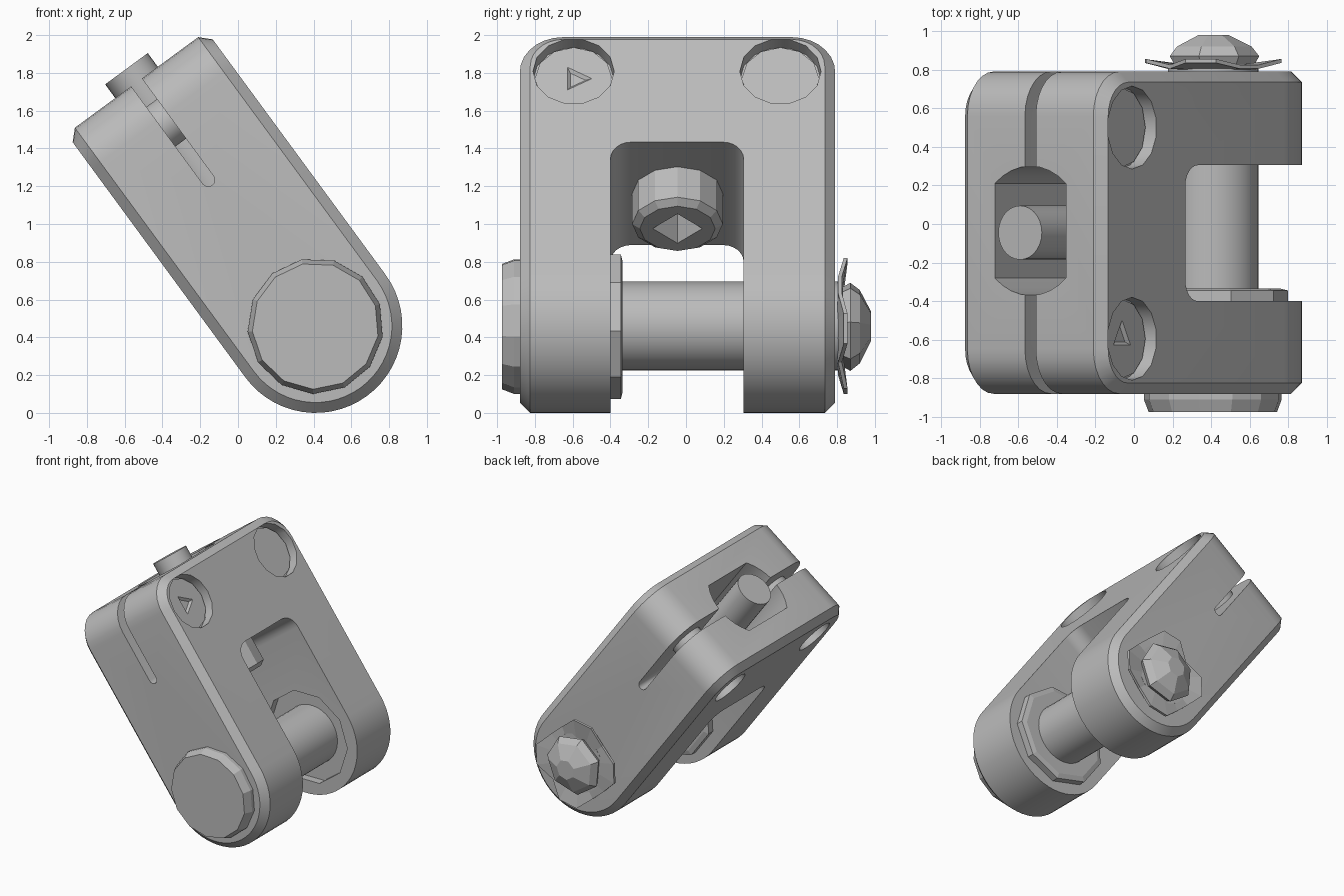
import bpy, bmesh, math
from mathutils import Matrix, Vector

if "Cube" in bpy.data.objects:
    bpy.data.objects.remove(bpy.data.objects["Cube"])

steel = bpy.data.materials.new("grey steel")
steel.use_nodes = True
GREY = (0.5, 0.5, 0.5, 1)
steel.diffuse_color = GREY
steel.node_tree.nodes["Principled BSDF"].inputs["Base Color"].default_value = GREY

# Leaning frame: x = thickness, y = width, z = length measured from the pin
TILT = Matrix.Translation((0.41, 0, 0.46)) @ Matrix.Rotation(math.radians(-36.3), 4, 'Y')
HALF, TOP, MID = 0.46, 1.6, -0.045
FRONT, BACK = -0.88, 0.79
AXES = {
    'x': lambda a, b, h: Vector((h, a, b)),
    'y': lambda a, b, h: Vector((a, h, b)),
    'z': lambda a, b, h: Vector((a, b, h)),
}


def finish(name, bm, angle=30):
    bmesh.ops.recalc_face_normals(bm, faces=bm.faces)
    mesh = bpy.data.meshes.new(name)
    bm.to_mesh(mesh)
    bm.free()
    mesh.materials.append(steel)
    ob = bpy.data.objects.new(name, mesh)
    bpy.context.collection.objects.link(ob)
    ob.matrix_world = TILT
    return ob


def arc(cx, cy, r, start, end, n):
    angles = [math.radians(start + (end - start) * i / n) for i in range(n + 1)]
    return [(cx + r * math.cos(t), cy + r * math.sin(t)) for t in angles]


def prism(points, axis, lo, hi):
    bm = bmesh.new()
    rings = [[bm.verts.new(AXES[axis](a, b, h)) for a, b in points] for h in (lo, hi)]
    for ring in rings:
        bm.faces.new(ring)
    for i in range(len(points)):
        j = (i + 1) % len(points)
        bm.faces.new((rings[0][i], rings[0][j], rings[1][j], rings[1][i]))
    return bm


def turned(name, profile, axis, centre=(0, 0), sides=12, closed=False, phase=0):
    """Rings of (radius, height) joined around an axis; closed makes a washer."""
    bm = bmesh.new()
    rings = []
    for r, h in profile:
        pts = arc(centre[0], centre[1], r, phase, phase + 360, sides)[:-1]
        rings.append([bm.verts.new(AXES[axis](a, b, h)) for a, b in pts])
    pairs = list(zip(rings, rings[1:]))
    if closed:
        pairs.append((rings[-1], rings[0]))
    else:
        bm.faces.new(rings[0])
        bm.faces.new(rings[-1])
    for lower, upper in pairs:
        for i in range(sides):
            j = (i + 1) % sides
            bm.faces.new((lower[i], lower[j], upper[j], upper[i]))
    return finish(name, bm)


def cut(ob, cutter):
    mod = ob.modifiers.new("cut", 'BOOLEAN')
    mod.operation, mod.solver, mod.object = 'DIFFERENCE', 'EXACT', cutter
    bpy.context.view_layer.update()
    bpy.context.view_layer.objects.active = ob
    bpy.ops.object.modifier_apply(modifier=mod.name)
    bpy.data.objects.remove(cutter)


def smooth(ob, degrees=30):
    bpy.ops.object.select_all(action='DESELECT')
    ob.select_set(True)
    bpy.context.view_layer.objects.active = ob
    bpy.ops.object.shade_smooth_by_angle(angle=math.radians(degrees))


# Clevis body: round-ended block, rounded top corners, chamfered outline
outline = arc(0, 0, HALF, 180, 360, 28) + [(HALF, TOP), (-HALF, TOP)]
bm = prism(outline, 'y', FRONT, BACK)
corners = [e for e in bm.edges if all(v.co.z > TOP - 0.01 for v in e.verts)
           and abs(e.verts[0].co.y - e.verts[1].co.y) < 0.01]
bmesh.ops.bevel(bm, geom=corners, offset=0.23, segments=7, profile=0.5, affect='EDGES')
bmesh.ops.recalc_face_normals(bm, faces=bm.faces)
rim = [e for e in bm.edges if e.calc_face_angle(0) > math.radians(40)]
bmesh.ops.bevel(bm, geom=rim, offset=0.055, segments=1, affect='EDGES')
body = finish("clevis_body", bm)

# Open fork slot with rounded inner corners
slot = [(-0.40, -0.7), (0.305, -0.7)]
slot += arc(0.195, 0.76, 0.11, 0, 90, 6) + arc(-0.29, 0.76, 0.11, 90, 180, 6)
cut(body, finish("slot_cutter", prism(slot, 'x', -0.7, 0.7)))

# Clamping slit with a round end
slit = [(0.035, 1.8), (-0.035, 1.8)] + arc(0, 0.96, 0.035, 180, 360, 8)
cut(body, finish("slit_cutter", prism(slit, 'y', -1.1, 1.1)))

# Deep pocket around the clamp bolt, flat on two sides and curved on two
pocket = arc(0, MID + 0.01, 0.335, 47, 133, 8) + arc(0, MID + 0.01, 0.335, 227, 313, 8)
cut(body, finish("pocket_cutter", prism(pocket, 'z', 0.96, 1.8)))

# Counterbored screw holes on both broad faces, and the pin seat
SCREWS = {"front_screw": -0.595, "back_screw": 0.50}
for y in SCREWS.values():
    cut(body, turned("bore_cutter", [(0.215, 0.38), (0.215, 0.7)], 'x', (y, 1.335), 14))
    cut(body, turned("bore_cutter", [(0.15, -0.7), (0.15, -0.3)], 'x', (y, 1.335), 14))
cut(body, turned("seat_cutter", [(0.37, 0.2), (0.37, 0.37)], 'y', sides=10))
smooth(body)

# Clamp screws bridging the slit, the front one with a socket
for name, y in SCREWS.items():
    smooth(turned(name, [(0.13, -0.32), (0.13, 0.36)], 'x', (y, 1.335), 16))
    head = turned(name + "_head", [(0.205, 0.36), (0.205, 0.395)], 'x', (y, 1.335), 12)
    if y < 0:
        cut(head, turned("socket_cutter", [(0.02, 0.365), (0.12, 0.41)], 'x',
                         (y + 0.01, 1.335), 3))

# Clamp bolt: shank in the pocket, head inside the fork
bolt = turned("clamp_bolt", [(0.14, 0.8), (0.14, 1.69)], 'z', (0, MID), 28)
smooth(bolt)
bolt_head = turned("clamp_bolt_head", [(0.2, 0.64), (0.24, 0.67), (0.24, 0.88)], 'z', (0, MID), 12)
cut(bolt_head, turned("socket_cutter", [(0.17, 0.6), (0.015, 0.76)], 'z', (0, MID), 4))

# Cross pin with its flat front head
smooth(turned("cross_pin", [(0.235, -0.9), (0.235, 0.83)], 'y', sides=36))
turned("pin_head", [(0.36, -0.87), (0.36, -0.91), (0.335, -0.975)], 'y', sides=13, phase=10)

# Washer inside the front arm
turned("inner_washer", [(0.23, -0.41), (0.39, -0.41), (0.39, -0.345), (0.35, -0.335), (0.23, -0.335)],
       'y', sides=9, closed=True)

# Bent lock washer and domed nut at the back
washer = turned("lock_washer", [(0.21, 0.80), (0.36, 0.835), (0.36, 0.855), (0.21, 0.83)],
                'y', sides=14, closed=True)
for v in washer.data.vertices:
    if math.hypot(v.co.x, v.co.z) > 0.3 and math.atan2(v.co.z, v.co.x) % 1.35 < 0.45:
        v.co.x, v.co.z = v.co.x * 0.82, v.co.z * 0.82
        v.co.y -= 0.03
turned("domed_nut", [(0.2, 0.80), (0.24, 0.87), (0.2, 0.92), (0.08, 0.98)], 'y', sides=7, phase=20)
